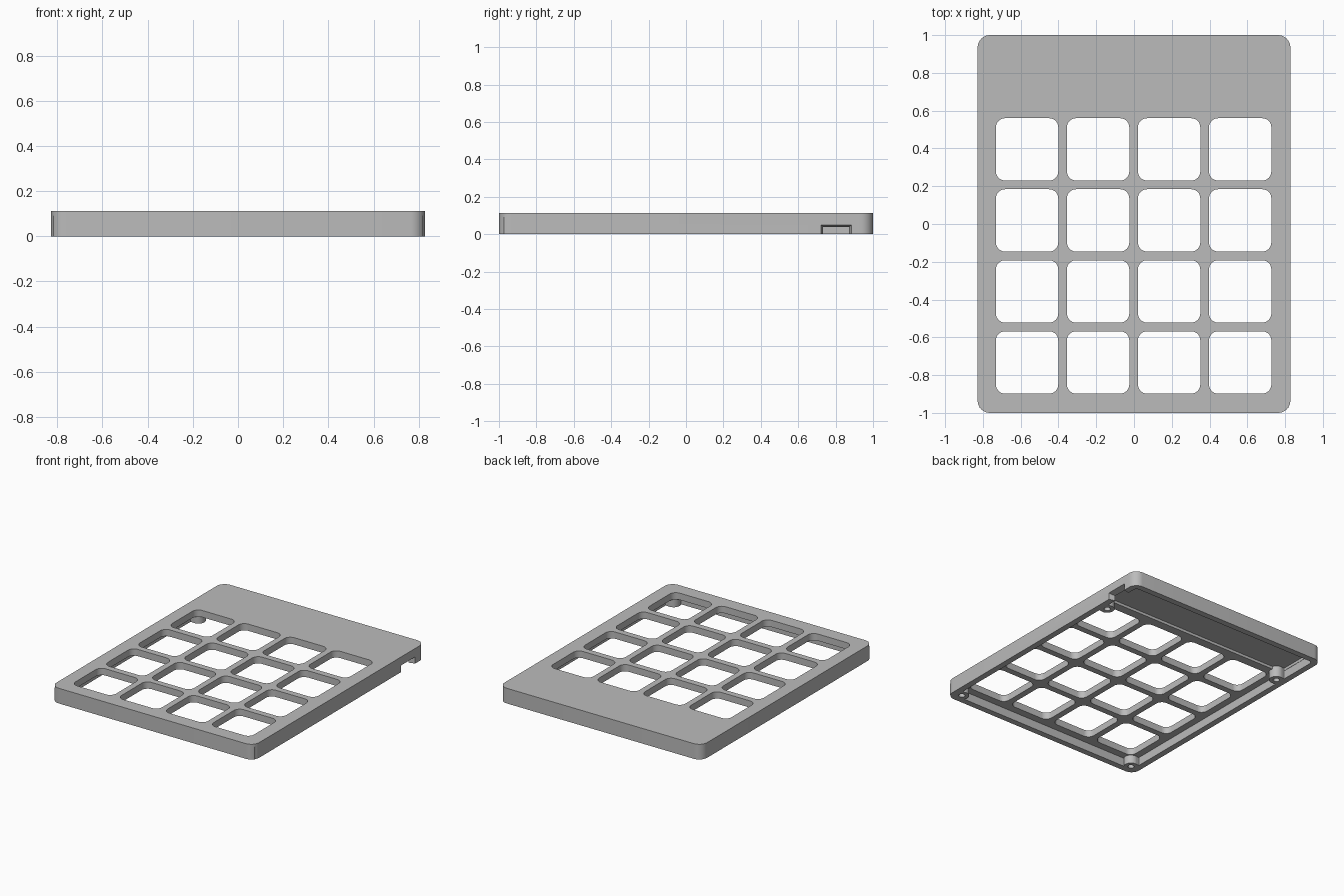
import bpy
import bmesh
from math import cos, sin, pi, radians

HALF_X, HALF_Y, HEIGHT = 0.828, 1.0, 0.112
WALL, PLATE = 0.045, 0.05
PITCH, KEY = 0.376, 0.33

old = bpy.data.objects.get("Cube")
if old:
    bpy.data.objects.remove(old, do_unlink=True)

grey = bpy.data.materials.new("plain grey")
grey.use_nodes = True
grey.diffuse_color = (0.5, 0.5, 0.5, 1)
grey.node_tree.nodes["Principled BSDF"].inputs["Base Color"].default_value = (0.5, 0.5, 0.5, 1)


def rounded(cx, cy, hx, hy, r, steps=8):
    """Outline of a rounded rectangle, counter-clockwise."""
    pts = []
    for q, (sx, sy) in enumerate([(1, 1), (-1, 1), (-1, -1), (1, -1)]):
        for i in range(steps + 1):
            a = (q + i / steps) * pi / 2
            pts.append((cx + sx * (hx - r) + r * cos(a), cy + sy * (hy - r) + r * sin(a)))
    return pts


def circle(cx, cy, r, n=24):
    return [(cx + r * cos(2 * pi * i / n), cy + r * sin(2 * pi * i / n)) for i in range(n)]


def loft(bm, low, high):
    """Closed solid between two matching loops of 3D points."""
    a = [bm.verts.new(p) for p in low]
    b = [bm.verts.new(p) for p in high]
    bm.faces.new(a[::-1])
    bm.faces.new(b)
    for i in range(len(a)):
        j = (i + 1) % len(a)
        bm.faces.new((a[i], a[j], b[j], b[i]))


def prism(bm, outline, z0, z1):
    loft(bm, [(x, y, z0) for x, y in outline], [(x, y, z1) for x, y in outline])


def finish(bm, name):
    bmesh.ops.recalc_face_normals(bm, faces=bm.faces)
    mesh = bpy.data.meshes.new(name)
    bm.to_mesh(mesh)
    bm.free()
    mesh.materials.append(grey)
    obj = bpy.data.objects.new(name, mesh)
    bpy.context.collection.objects.link(obj)
    return obj


def prisms(name, outlines, z0, z1):
    bm = bmesh.new()
    for outline in outlines:
        prism(bm, outline, z0, z1)
    return finish(bm, name)


def combine(target, tool, operation):
    mod = target.modifiers.new(tool.name, "BOOLEAN")
    mod.object, mod.operation, mod.solver = tool, operation, "EXACT"
    bpy.context.view_layer.objects.active = target
    bpy.ops.object.modifier_apply(modifier=mod.name)
    bpy.data.objects.remove(tool, do_unlink=True)


# Outer shell and its hollow underside
case = prisms("keypad_cover", [rounded(0, 0, HALF_X, HALF_Y, 0.065)], 0, HEIGHT)
hollow = prisms("hollow", [rounded(0, 0, HALF_X - WALL, HALF_Y - WALL, 0.025)], -0.1, HEIGHT - PLATE)
combine(case, hollow, "DIFFERENCE")

# Deeper pocket behind the keys
pocket = prisms("pocket", [rounded(0, 0.79, HALF_X - WALL - 0.002, 0.163, 0.02)], 0.03, HEIGHT - 0.03)
combine(case, pocket, "DIFFERENCE")

# Screw posts with a web to the side walls
posts = [(s * 0.752, y) for s in (-1, 1) for y in (-0.928, 0.612)]
combine(case, prisms("posts", [circle(x, y, 0.05) for x, y in posts], 0, HEIGHT - 0.02), "UNION")
webs = [rounded(x * 1.043, y, 0.034, 0.047, 0.004, 2) for x, y in posts]
combine(case, prisms("webs", webs, 0, HEIGHT - 0.021), "UNION")
combine(case, prisms("screw_holes", [circle(x, y, 0.022) for x, y in posts], -0.1, 0.07), "DIFFERENCE")

# Four by four key openings
openings = [rounded((c - 1.5) * PITCH - 0.002, 0.395 - r * PITCH, KEY / 2, KEY / 2, 0.048)
            for c in range(4) for r in range(4)]
combine(case, prisms("key_openings", openings, -0.1, 0.3), "DIFFERENCE")


# Flared cable notch in one side wall
def notch_loop(x, half, top):
    return [(x, 0.803 + sy * half, z) for sy, z in ((-1, -0.05), (1, -0.05), (1, top), (-1, top))]


bm = bmesh.new()
loft(bm, notch_loop(HALF_X - WALL - 0.02, 0.064, 0.033), notch_loop(HALF_X + 0.005, 0.083, 0.051))
combine(case, finish(bm, "cable_notch"), "DIFFERENCE")

# Smooth the rounded corners, keep the edges crisp
bpy.ops.object.select_all(action="DESELECT")
case.select_set(True)
bpy.context.view_layer.objects.active = case
bpy.ops.object.shade_smooth_by_angle(angle=radians(30))
